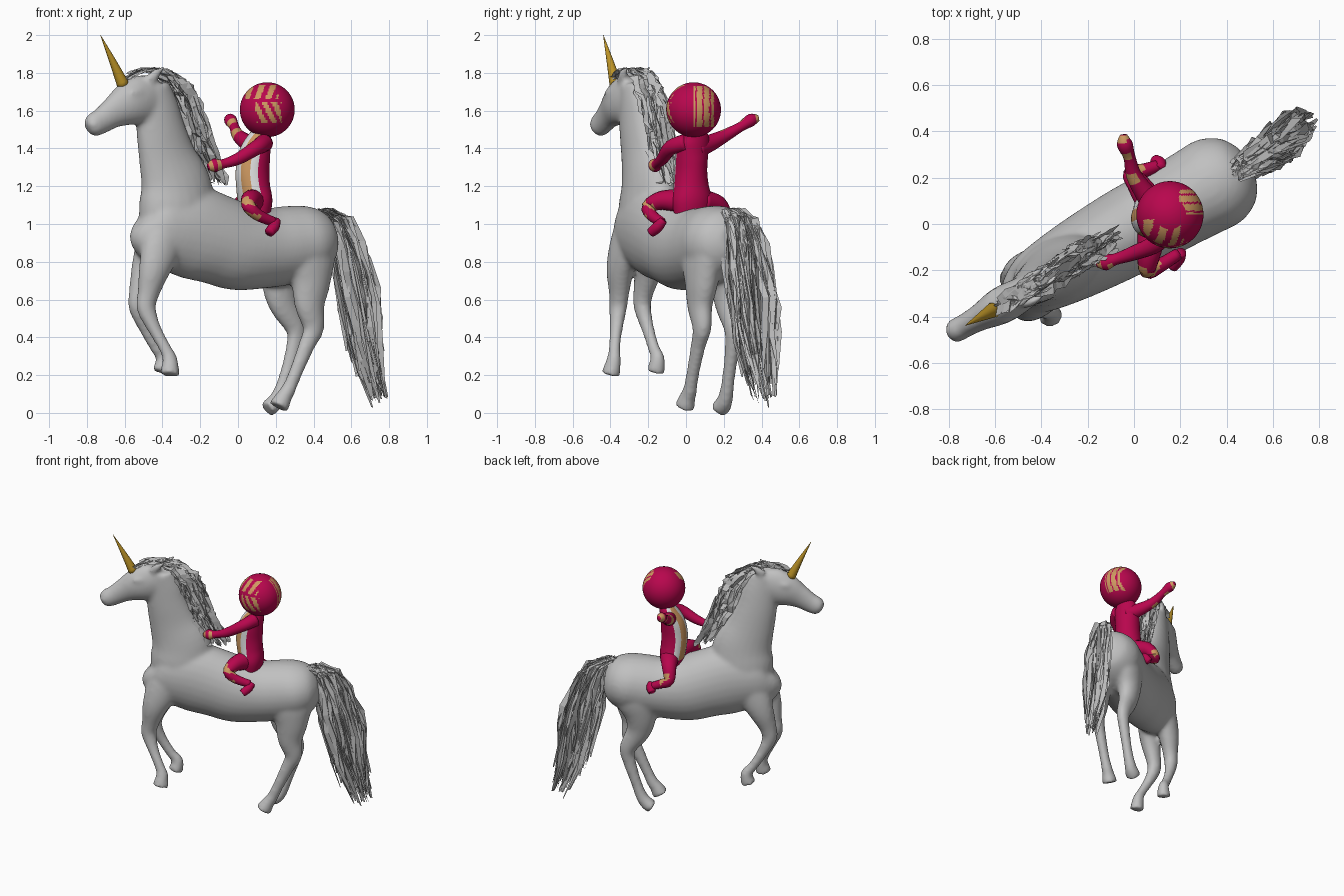
import bpy, bmesh, math, random
from mathutils import Vector

random.seed(4)
A = math.radians(29)                      # the mount stands turned in plan
S, C, T = math.sin(A), math.cos(A), math.tan(A)
SIDE, UP = Vector((-S, C, 0)), Vector((0, 0, 1))


def mat(name, rgb):
    m = bpy.data.materials.new(name)
    m.diffuse_color = (*rgb, 1)
    return m


grey = mat("coat grey", (0.53, 0.53, 0.53))
gold = mat("horn gold", (0.50, 0.29, 0.02))
red = mat("suit crimson", (0.48, 0.002, 0.075))
tan = mat("stripe tan", (0.62, 0.32, 0.12))
white = mat("belly white", (0.75, 0.75, 0.75))


def pos(x, z, v=-0.015):
    """Front-view x and z, plus sideways offset v from the mount's mid plane."""
    return Vector((x, T * x + v / C, z))


def spline(pts, n):
    """Catmull-Rom through tuples, n steps per span."""
    q = [pts[0]] + list(pts) + [pts[-1]]
    out = []
    for i in range(len(pts) - 1):
        for k in range(n):
            t = k / n
            out.append(tuple(0.5 * (2 * b + (c - a) * t + (2 * a - 5 * b + 4 * c - d) * t * t
                                    + (3 * b - a - 3 * c + d) * t ** 3)
                             for a, b, c, d in zip(*q[i:i + 4])))
    return out + [tuple(pts[-1])]


def tube(bm, pts, seg=20, ref=SIDE, steps=4, rule=None):
    """Loft ellipses along points (x, z, v, in-plane radius, side radius)."""
    st = spline(pts, steps)
    cs = [pos(*s[:3]) for s in st]
    rings = []
    for i, s in enumerate(st):
        t = (cs[min(i + 1, len(cs) - 1)] - cs[max(i - 1, 0)]).normalized()
        w = (ref - t * ref.dot(t)).normalized()
        n = w.cross(t)
        rings.append([bm.verts.new(cs[i] + n * s[3] * math.cos(k * math.tau / seg)
                                   + w * s[4] * math.sin(k * math.tau / seg)) for k in range(seg)])
    for i, (r0, r1) in enumerate(zip(rings, rings[1:])):
        for k in range(seg):
            f = bm.faces.new((r0[k], r0[k - 1], r1[k - 1], r1[k]))
            if rule:
                f.material_index = rule(i / (len(rings) - 1), (k - 0.5) * math.tau / seg)
    bm.faces.new(rings[0])
    bm.faces.new(rings[-1][::-1])


def finish(name, bm, mats, smooth=True, recalc=True):
    if recalc:
        bmesh.ops.recalc_face_normals(bm, faces=bm.faces)
    for f in bm.faces:
        f.smooth = smooth
    me = bpy.data.meshes.new(name)
    bm.to_mesh(me)
    bm.free()
    for m in mats:
        me.materials.append(m)
    ob = bpy.data.objects.new(name, me)
    bpy.context.collection.objects.link(ob)
    return ob


# ---- mount: lofted parts fused by a remesh
bm = bmesh.new()
M = -0.015
# barrel and chest
tube(bm, [(-.515, 1.02, M, .07, .05), (-.49, 1.0, M, .15, .10), (-.44, .985, M, .20, .135),
          (-.36, .975, M, .228, .155), (-.25, .96, M, .25, .172), (-.12, .92, M, .24, .185),
          (0, .88, M, .232, .192), (.15, .873, M, .212, .192), (.27, .888, M, .208, .198),
          (.37, .905, M, .193, .2), (.45, .915, M, .15, .155), (.492, .92, M, .075, .08)], 28)
# neck
tube(bm, [(-.33, .92, M, .20, .12), (-.325, 1.06, M, .215, .14), (-.33, 1.2, M, .205, .122),
          (-.375, 1.35, M, .165, .1), (-.41, 1.5, -.02, .14, .088), (-.43, 1.63, -.025, .12, .077),
          (-.445, 1.74, -.03, .085, .065)], 24)
# head
H = -.03
tube(bm, [(-.42, 1.70, H, .09, .055), (-.50, 1.665, H, .13, .076), (-.58, 1.635, H, .118, .08),
          (-.66, 1.59, H, .085, .06), (-.72, 1.548, H, .07, .052), (-.77, 1.52, H, .062, .052),
          (-.795, 1.505, H, .035, .035)], 20)
for s in (-1, 1):   # ears and brow ridges
    tube(bm, [(-.47, 1.76, H + s * .045, .03, .022), (-.435, 1.795, H + s * .05, .028, .02),
              (-.385, 1.838, H + s * .052, .006, .006)], 10)
    tube(bm, [(-.55 - s * .035, 1.70, H + s * .068, .014, .014),
              (-.60 - s * .035, 1.695, H + s * .068, .014, .014)], 8)
# hind legs
tube(bm, [(.36, .96, -.08, .10, .07), (.375, .85, -.11, .155, .09), (.385, .70, -.115, .115, .082),
          (.38, .57, -.12, .085, .062), (.40, .45, -.12, .06, .048), (.365, .36, -.12, .046, .038),
          (.30, .2, -.115, .037, .034), (.265, .12, -.11, .04, .038), (.24, .08, -.11, .045, .044),
          (.215, .03, -.11, .058, .056)])
tube(bm, [(.27, .96, .05, .10, .07), (.25, .85, .085, .15, .09), (.225, .70, .08, .11, .08),
          (.24, .58, .075, .085, .06), (.305, .45, .07, .058, .046), (.30, .36, .07, .046, .038),
          (.255, .2, .075, .037, .034), (.22, .1, .08, .04, .038), (.19, .05, .082, .046, .046),
          (.155, .02, .082, .045, .056)])
# raised forelegs
tube(bm, [(-.35, 1.08, -.06, .05, .04), (-.37, .98, -.075, .11, .07), (-.41, .86, -.085, .11, .075),
          (-.445, .75, -.09, .086, .068), (-.475, .63, -.08, .06, .052), (-.485, .55, -.08, .053, .045),
          (-.44, .44, -.11, .037, .034), (-.385, .34, -.145, .034, .031), (-.36, .28, -.16, .042, .038),
          (-.362, .2, -.175, .056, .05)])
tube(bm, [(-.38, 1.08, .03, .05, .04), (-.40, .98, .045, .11, .07), (-.445, .86, .055, .11, .075),
          (-.487, .75, .06, .085, .068), (-.52, .64, .055, .06, .052), (-.53, .56, .055, .052, .045),
          (-.49, .45, .06, .037, .034), (-.43, .34, .06, .034, .031), (-.395, .29, .06, .04, .037),
          (-.405, .215, .055, .053, .05)])
mount = finish("mount_body", bm, [grey])
r = mount.modifiers.new("fuse", 'REMESH')
r.mode, r.voxel_size, r.use_smooth_shade = 'VOXEL', 0.013, True
sm = mount.modifiers.new("soften", 'SMOOTH')
sm.factor, sm.iterations = 0.5, 10

# ---- horn
bm = bmesh.new()
tube(bm, [(-.605, 1.73, H, .034, .034), (-.665, 1.865, H, .018, .018), (-.728, 2.0, H, .001, .001)], 12)
finish("horn", bm, [gold])


def hair(name, path, count, length, spread, width, jitter):
    """Flat hair cards that follow a path; spread(t) is the bundle radius."""
    bm = bmesh.new()
    line = spline(path, 10)
    for _ in range(count):
        t0 = random.uniform(0, 1 - length * .6) if length < .8 else 0
        t1 = min(1, t0 + length * random.uniform(.65, 1))
        ang, rad = random.uniform(0, math.tau), math.sqrt(random.random())
        face = random.uniform(0, math.pi)
        prev = None
        for k in range(7):
            t = t0 + (t1 - t0) * k / 6
            x, z, v = line[round(t * (len(line) - 1))]
            o = rad * spread(t)
            wig, wag = random.uniform(-jitter, jitter), random.uniform(-jitter, jitter)
            c = pos(x + o * math.cos(ang) + wig, z + wig, v + o * .85 * math.sin(ang) + wag)
            w = width * (1 if k < 5 else .9 if k < 6 else .25) * random.uniform(.8, 1.1) / 2
            d = Vector((math.cos(face), math.sin(face), .15)) * w
            pair = (bm.verts.new(c - d), bm.verts.new(c + d))
            if prev:
                bm.faces.new((prev[0], prev[1], pair[1], pair[0]))
            prev = pair
    return finish(name, bm, [grey], False, False)


# ---- mane and tail
hair("mane", [(-.60, 1.765, H), (-.53, 1.81, H), (-.44, 1.815, -.025), (-.34, 1.765, -.02),
              (-.27, 1.65, -.015), (-.222, 1.5, -.015), (-.172, 1.36, -.01), (-.09, 1.21, -.01)],
     130, .3, lambda t: .02 + .045 * min(1, t * 2), .05, .008)
hair("tail", [(.45, 1.07, -.01), (.53, 1.03, -.005), (.57, .91, 0), (.60, .77, 0),
              (.635, .6, 0), (.66, .42, 0), (.70, .22, 0), (.755, .04, 0)],
     120, 1.0, lambda t: .03 + .08 * math.sin(math.pi * min(1, t * .88)) ** 1.2, .042, .014)


# ---- rider
def W(x, y, z, rad):
    return (x, z, (y - T * x) * C, rad, rad)


def belly(t, a):
    """Striped front: white, tan, white, then crimson."""
    phi = abs(math.degrees(math.pi - a % math.tau))
    if not .15 < t < .9 or phi > 82:
        return 0
    return 1 if 22 < phi < 56 else 2


def hand(t, a):
    return 1 if .8 < t < .95 or (.62 < t < .72 and math.cos(a) > .4) else 0


def bands(t, a):
    return 1 if t > .86 or (int(t * 12) % 3 == 1 and .2 < t and math.cos(a) > -.2) else 0


def leg_bands(t, a):
    return 1 if .35 < t < .72 and math.sin(a * 2 + t * 9) > .1 else 0


V = -.015
bm = bmesh.new()
tube(bm, [(.09, 1.04, V, .07, .10), (.09, 1.12, V, .085, .112), (.08, 1.2, V, .088, .095),
          (.077, 1.28, V, .09, .086), (.088, 1.37, V, .083, .086), (.115, 1.45, V, .06, .08),
          (.14, 1.5, -.03, .04, .045)], 40, rule=belly, steps=5)
finish("rider_torso", bm, [red, tan, white])

# head with painted bars: two slanted rows in front, a block on the right
bm = bmesh.new()
bmesh.ops.create_uvsphere(bm, u_segments=96, v_segments=56, radius=.145)
for f in bm.faces:
    x, y, z = f.calc_center_median()
    upper = y < -.02 and -.115 < x < .06 and .055 < z < .132 and (x - .4 * z + .5) / .058 % 1 < .55
    lower = y < -.03 and -.06 < x < .075 and -.07 < z < .04 and (x + .5 * z + .48) / .052 % 1 < .58
    right = x > .04 and .0 < y < .108 and -.09 < z < .125 and (y + .5) / .037 % 1 < .78
    f.material_index = int(upper or lower or right)
bmesh.ops.translate(bm, verts=bm.verts, vec=(.155, .04, 1.605))
finish("rider_head", bm, [red, tan])

# arms: one reaching to the mane, one raised
bm = bmesh.new()
tube(bm, [W(.14, .0, 1.43, .048), W(.10, -.08, 1.405, .04), W(0, -.125, 1.345, .032),
          W(-.08, -.152, 1.318, .025), W(-.125, -.165, 1.31, .036), W(-.16, -.172, 1.30, .016)],
     16, UP, rule=hand)
finish("arm_near", bm, [red, tan])
bm = bmesh.new()
tube(bm, [W(.11, .05, 1.40, .058), W(.05, .13, 1.43, .045), W(.0, .21, 1.47, .034),
          W(-.02, .29, 1.515, .026), W(-.04, .345, 1.55, .034), W(-.045, .385, 1.56, .016)],
     16, UP, rule=bands)
finish("arm_raised", bm, [red, tan])

# bent legs and feet
legs = {"near": ([W(.08, -.03, 1.12, .065), W(.065, -.13, 1.125, .05), W(.06, -.20, 1.09, .037),
                  W(.11, -.18, 1.045, .031), W(.19, -.13, 1.01, .026)],
                 [W(.205, -.12, 1.02, .022), W(.19, -.15, .985, .03), W(.165, -.185, .955, .026)]),
        "far": ([W(.08, .08, 1.12, .065), W(.02, .17, 1.10, .05), W(-.01, .215, 1.02, .037),
                 W(.04, .23, .99, .031), W(.10, .25, .965, .026)],
                [W(.115, .24, .985, .022), W(.11, .26, .955, .03), W(.09, .275, .93, .026)])}
for name, (leg, foot) in legs.items():
    bm = bmesh.new()
    tube(bm, leg, 16, UP, rule=leg_bands)
    tube(bm, foot, 12)
    finish("leg_" + name, bm, [red, tan])
